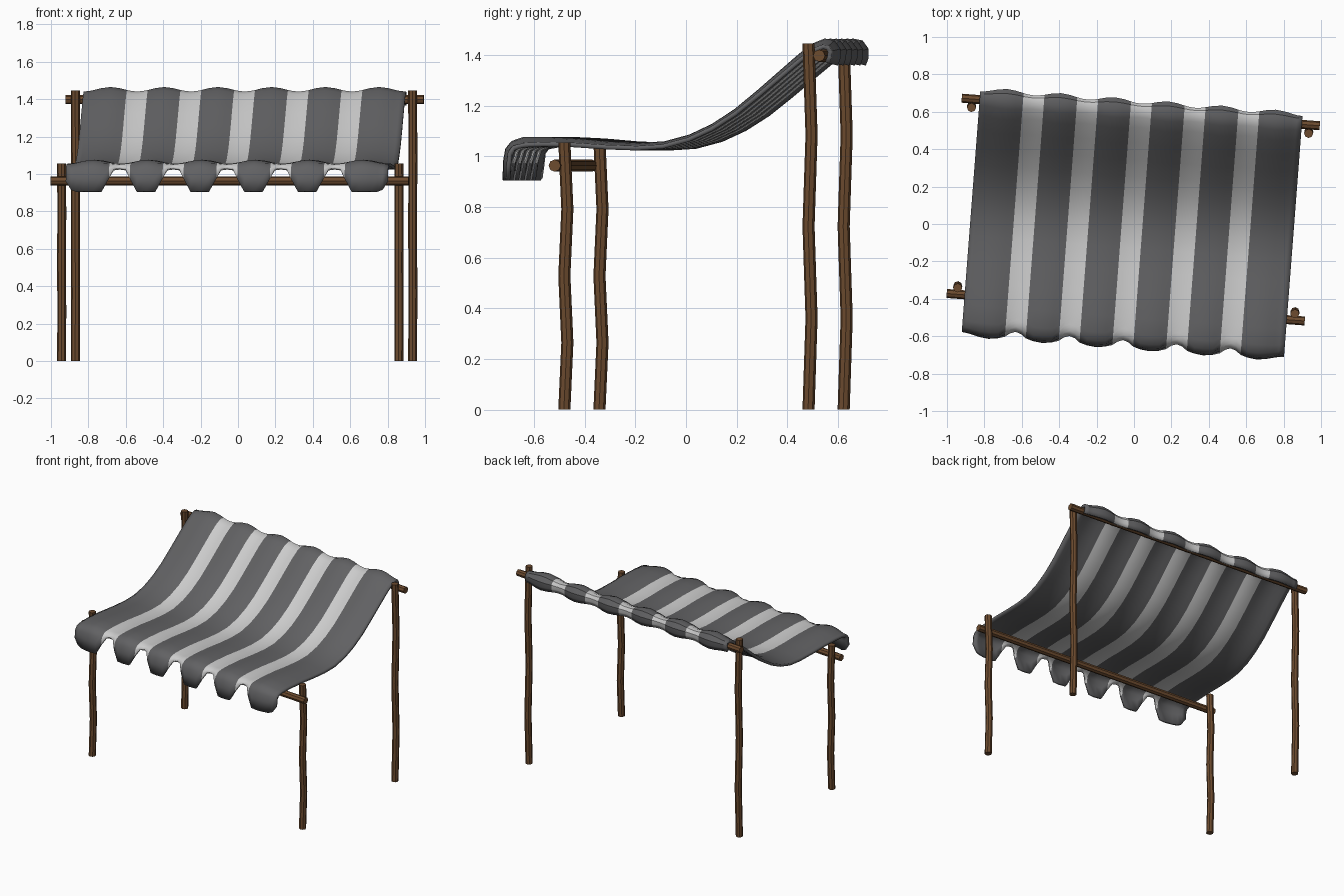
import bpy, bmesh, math
from mathutils import Vector, Matrix

if "Cube" in bpy.data.objects:
    bpy.data.objects.remove(bpy.data.objects["Cube"])

YAW = Matrix.Rotation(math.radians(-4.4), 4, 'Z')
CX = -0.01          # local centre in x
PITCH = 0.288       # width of one awning panel


def material(name, rgb):
    m = bpy.data.materials.new(name)
    m.diffuse_color = (*rgb, 1)
    m.use_nodes = True
    m.node_tree.nodes["Principled BSDF"].inputs["Base Color"].default_value = m.diffuse_color
    return m


WOOD = material("wood", (0.15, 0.07, 0.028))
DARK = material("dark_cloth", (0.12, 0.12, 0.125))
LIGHT = material("light_cloth", (0.55, 0.55, 0.55))


def finish(name, bm, mats):
    me = bpy.data.meshes.new(name)
    bm.transform(YAW)
    bm.to_mesh(me)
    bm.free()
    for m in mats:
        me.materials.append(m)
    for p in me.polygons:
        p.use_smooth = True
    me.set_sharp_from_angle(angle=math.radians(35))
    ob = bpy.data.objects.new(name, me)
    bpy.context.collection.objects.link(ob)
    return ob


def pole(name, start, end, wobble=0.0, r=0.024, sides=8, rings=9):
    """Round pole with an optional slight waver in y."""
    a, b = Vector(start), Vector(end)
    rot = (b - a).to_track_quat('Z', 'Y')
    bm = bmesh.new()
    loops = []
    for i in range(rings):
        t = i / (rings - 1)
        c = a.lerp(b, t) + Vector((0, wobble * math.cos(4 * math.pi * t), 0))
        loops.append([bm.verts.new(c + rot @ Vector((r * math.cos(k * math.tau / sides),
                      r * math.sin(k * math.tau / sides), 0))) for k in range(sides)])
    for lo, hi in zip(loops, loops[1:]):
        for k in range(sides):
            n = (k + 1) % sides
            bm.faces.new((lo[k], lo[n], hi[n], hi[k]))
    bm.faces.new(loops[0][::-1])
    bm.faces.new(loops[-1])
    bmesh.ops.recalc_face_normals(bm, faces=bm.faces)
    finish(name, bm, [WOOD])


# Four posts and two cross bars
for row, y, h, bar_y, bar_z in (("front", -0.407, 1.055, -0.447, 0.963),
                                ("back", 0.56, 1.445, 0.60, 1.397)):
    for side, s in (("left", -1), ("right", 1)):
        x = CX + s * 0.904
        pole(f"{row}_{side}_post", (x, y, 0), (x, y, h), wobble=-0.006)
    pole(f"{row}_cross_bar", (CX - 0.96, bar_y, bar_z), (CX + 0.96, bar_y, bar_z), rings=2)

# Awning side profile (y, z), from the front flap hem to the back hem
PROFILE = [(-0.66, 0.905), (-0.658, 0.98), (-0.65, 1.025), (-0.63, 1.05), (-0.59, 1.064),
           (-0.5, 1.066), (-0.38, 1.062), (-0.25, 1.052), (-0.13, 1.047), (-0.03, 1.053),
           (0.07, 1.08), (0.16, 1.122), (0.25, 1.18), (0.34, 1.253), (0.43, 1.33),
           (0.51, 1.398), (0.565, 1.437), (0.605, 1.453), (0.637, 1.447), (0.656, 1.42),
           (0.655, 1.39), (0.645, 1.362)]
PTS = [Vector(p) for p in PROFILE]
DIST = [0.0]
for p, q in zip(PTS, PTS[1:]):
    DIST.append(DIST[-1] + (q - p).length)


def sample(d):
    """Point and smoothed normal on the profile at arc length d."""
    def at(d):
        d = min(max(d, 0), DIST[-1])
        for i in range(len(PTS) - 1):
            if d <= DIST[i + 1] + 1e-9:
                return PTS[i].lerp(PTS[i + 1], (d - DIST[i]) / (DIST[i + 1] - DIST[i]))
        return PTS[-1]
    t = (at(d + 0.02) - at(d - 0.02)).normalized()
    return at(d), Vector((-t.y, t.x))


# Columns: x, ripple height, and how much of the scalloped flap is cut away
OFFSETS = [(-0.144, 0.152), (-0.115, 0.135), (-0.088, 0.07), (-0.05, 0.0), (0, 0),
           (0.05, 0.0), (0.088, 0.07), (0.115, 0.135), (0.144, 0.152)]
columns = []
for n in range(6):
    for k, (off, cut) in enumerate(OFFSETS):
        if n and k == 0:
            continue
        outer = (n == 0 and off < -0.1) or (n == 5 and off > 0.1)
        if outer:
            cut = 0.055 if abs(off) > 0.13 else 0.01
        if (n == 0 and k == 2) or (n == 5 and k == 6):
            cut = 0.0
        columns.append((CX + (n - 2.5) * PITCH + off, math.cos(math.tau * off / PITCH), cut))

FLAP = 5            # profile points that belong to the front flap
bm = bmesh.new()
grid = []
for i, d in enumerate(DIST):
    line = []
    for x, ripple, cut in columns:
        dd = cut + d * (DIST[FLAP] - cut) / DIST[FLAP] if i < FLAP else d
        p, nrm = sample(dd)
        mid = 1 - min(abs(p.x) / 0.6, 1) ** 2
        p = p + nrm * ripple * (0.012 - 0.006 * mid)
        line.append(bm.verts.new((x, p.x, p.y)))
    grid.append(line)
for i in range(len(grid) - 1):
    for j in range(len(columns) - 1):
        f = bm.faces.new((grid[i][j], grid[i][j + 1], grid[i + 1][j + 1], grid[i + 1][j]))
        mx = (columns[j][0] + columns[j + 1][0]) / 2 - CX
        nearest = round(mx / PITCH)
        f.material_index = int(abs(nearest) < 3 and abs(mx - nearest * PITCH) < 0.056)
awning = finish("striped_awning", bm, [DARK, LIGHT])
solid = awning.modifiers.new("thickness", 'SOLIDIFY')
solid.thickness = 0.018
solid.offset = -1
